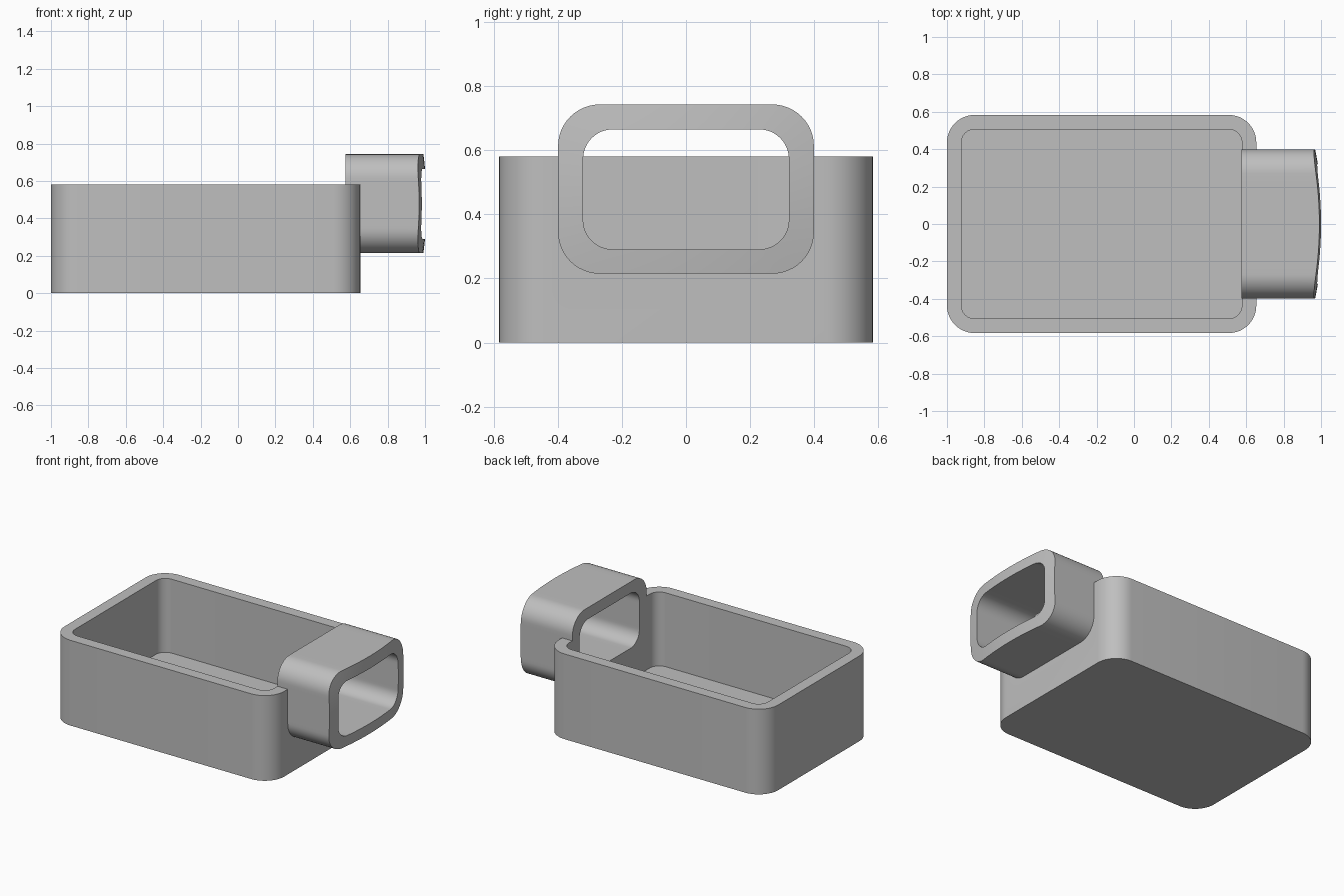
import bpy, bmesh
from math import pi, cos, sin, sqrt, radians

if "Cube" in bpy.data.objects:
    bpy.data.objects.remove(bpy.data.objects["Cube"], do_unlink=True)

WALL = 0.077

grey = bpy.data.materials.new("plain_grey")
grey.use_nodes = True
colour = (0.52, 0.52, 0.52, 1)
grey.diffuse_color = colour
grey.node_tree.nodes["Principled BSDF"].inputs["Base Color"].default_value = colour


def rounded_rect(a0, a1, b0, b1, r, arc=12, straight=1):
    """Counter-clockwise outline with rounded corners and divided straight sides."""
    centres = [(a1 - r, b1 - r), (a0 + r, b1 - r), (a0 + r, b0 + r), (a1 - r, b0 + r)]
    pts = []
    for q, (ca, cb) in enumerate(centres):
        for i in range(arc + 1):
            t = (q + i / arc) * pi / 2
            pts.append((ca + r * cos(t), cb + r * sin(t)))
        # Divide the side that leads to the next corner
        na, nb = centres[(q + 1) % 4]
        t = (q + 1) * pi / 2
        end = (na + r * cos(t), nb + r * sin(t))
        start = pts[-1]
        for i in range(1, straight):
            f = i / straight
            pts.append(tuple(s + (e - s) * f for s, e in zip(start, end)))
    return pts


def loft(name, loops, capped):
    """Bridge equal loops; cap both ends, or close last loop to first."""
    bm = bmesh.new()
    rings = [[bm.verts.new(p) for p in loop] for loop in loops]
    pairs = list(zip(rings, rings[1:]))
    if capped:
        bm.faces.new(rings[0])
        bm.faces.new(rings[-1])
    else:
        pairs.append((rings[-1], rings[0]))
    n = len(rings[0])
    for lo, hi in pairs:
        for i in range(n):
            j = (i + 1) % n
            bm.faces.new((lo[i], lo[j], hi[j], hi[i]))
    bmesh.ops.recalc_face_normals(bm, faces=bm.faces)
    mesh = bpy.data.meshes.new(name)
    bm.to_mesh(mesh)
    bm.free()
    mesh.materials.append(grey)
    obj = bpy.data.objects.new(name, mesh)
    bpy.context.collection.objects.link(obj)
    return obj


def combine(target, tool, operation):
    """Apply a boolean and remove the tool object."""
    tool.hide_render = True
    mod = target.modifiers.new("combine", 'BOOLEAN')
    mod.operation = operation
    mod.solver = 'EXACT'
    mod.object = tool
    bpy.context.view_layer.objects.active = target
    bpy.ops.object.modifier_apply(modifier=mod.name)
    bpy.data.objects.remove(tool, do_unlink=True)


def upright(outline, z):
    return [(x, y, z) for x, y in outline]


def sideways(outline, x):
    return [(x, y, z) for y, z in outline]


# Open box with rounded vertical corners
outer = rounded_rect(-1, 0.654, -0.583, 0.583, 0.147)
inner = rounded_rect(-1 + WALL, 0.654 - WALL, -0.583 + WALL, 0.583 - WALL, 0.147 - WALL)
box = loft("box_with_handle", [upright(outer, 0), upright(outer, 0.58)], True)
cavity = loft("cavity_cutter", [upright(inner, WALL), upright(inner, 0.7)], True)
combine(box, cavity, 'DIFFERENCE')

# Opening through the wall, hidden inside the thickness of the handle
opening = rounded_rect(-0.35, 0.35, 0.25, 0.705, 0.1)
combine(box, loft("opening_cutter", [sideways(opening, 0.4), sideways(opening, 0.8)], True),
        'DIFFERENCE')

# Tubular handle with a gently domed outer end
BACK, MID_Z, DOME = 0.576, 0.479, 2.0


def domed(outline):
    return [(1.0087 - DOME + sqrt(DOME ** 2 - y ** 2 - (z - MID_Z) ** 2), y, z)
            for y, z in outline]


rim = rounded_rect(-0.399, 0.399, 0.215, 0.743, 0.13, straight=12)
bore = rounded_rect(-0.321, 0.321, 0.291, 0.665, 0.092, straight=12)
middle = [((a + c) / 2, (b + d) / 2) for (a, b), (c, d) in zip(rim, bore)]
handle = loft("handle", [sideways(rim, BACK), domed(rim), domed(middle), domed(bore),
                         sideways(bore, BACK)], False)
combine(box, handle, 'UNION')

# Smooth the rounded corners, keep the edges crisp
bpy.ops.object.select_all(action='DESELECT')
box.select_set(True)
bpy.context.view_layer.objects.active = box
bpy.ops.object.shade_smooth_by_angle(angle=radians(30))
